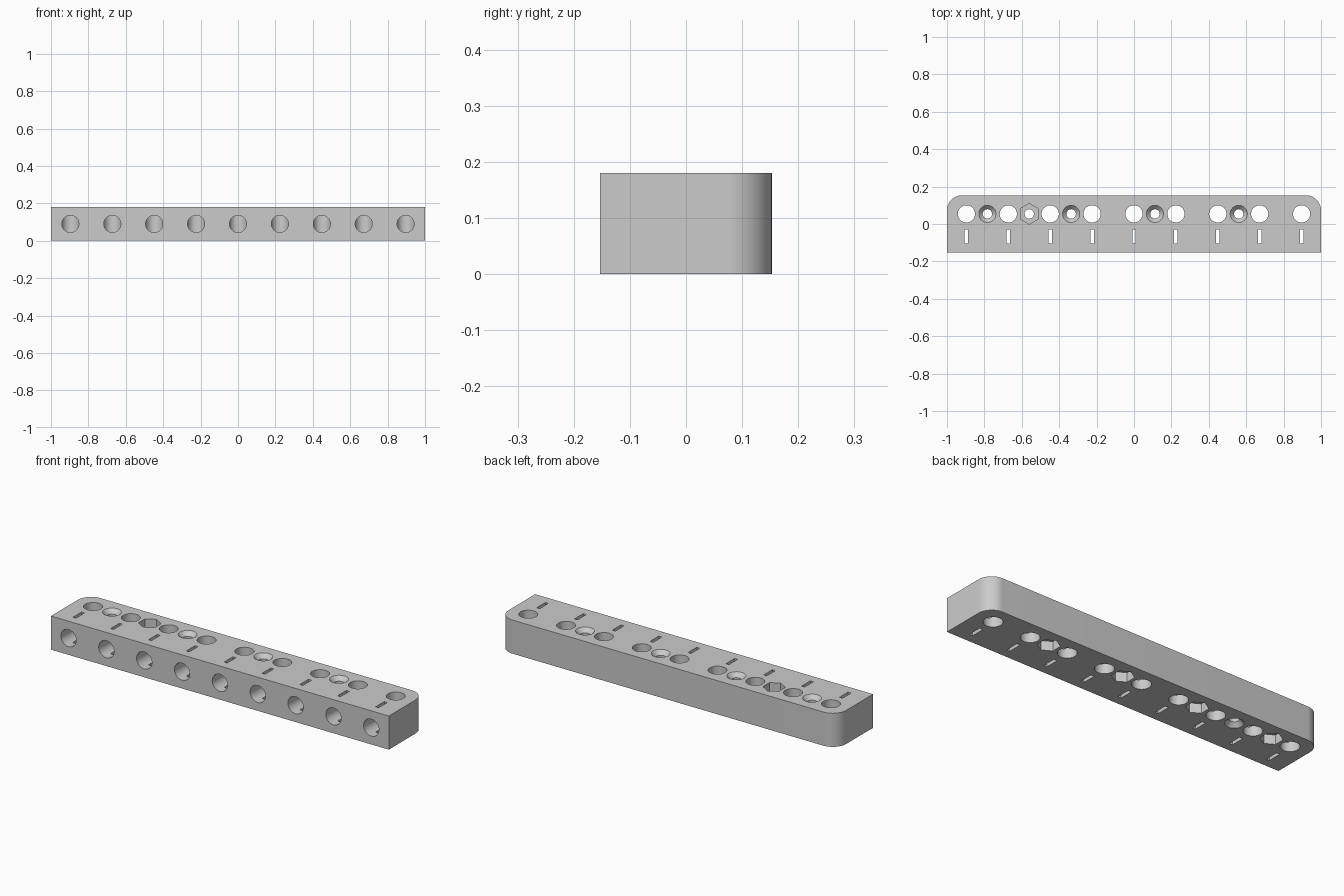
import bpy, bmesh, math
from mathutils import Matrix, Vector

LENGTH, DEPTH, HEIGHT = 2.0, 0.306, 0.18
CORNER = 0.08
PITCH = 0.224
ROW_Y = 0.054
HOLE_R, SCREW_R, HEX_R = 0.046, 0.025, 0.055
SINK, NUT = 0.022, 0.05

if "Cube" in bpy.data.objects:
    bpy.data.objects.remove(bpy.data.objects["Cube"], do_unlink=True)

grey = bpy.data.materials.new("light grey")
grey.use_nodes = True
colour = (0.6, 0.6, 0.6, 1)
grey.diffuse_color = colour
grey.node_tree.nodes["Principled BSDF"].inputs["Base Color"].default_value = colour


def make_object(name, bm):
    bmesh.ops.recalc_face_normals(bm, faces=bm.faces)
    mesh = bpy.data.meshes.new(name)
    bm.to_mesh(mesh)
    bm.free()
    mesh.materials.append(grey)
    obj = bpy.data.objects.new(name, mesh)
    bpy.context.collection.objects.link(obj)
    return obj


def add_cone(bm, start, end, r1, r2, sides=48, turn=0.0):
    """Cylinder, prism or cone running from start to end."""
    start, end = Vector(start), Vector(end)
    axis = end - start
    matrix = (Matrix.Translation((start + end) / 2)
              @ axis.to_track_quat("Z", "Y").to_matrix().to_4x4()
              @ Matrix.Rotation(turn, 4, "Z"))
    bmesh.ops.create_cone(bm, cap_ends=True, segments=sides, radius1=r1,
                          radius2=r2, depth=axis.length, matrix=matrix)


def add_box(bm, centre, size):
    matrix = Matrix.Translation(centre) @ Matrix.Diagonal((*size, 1))
    bmesh.ops.create_cube(bm, size=1, matrix=matrix)


# Bar with two rounded upright edges at the back
bm = bmesh.new()
add_box(bm, (0, 0, HEIGHT / 2), (LENGTH, DEPTH, HEIGHT))
back_edges = [e for e in bm.edges if all(v.co.y > 0 for v in e.verts)
              and abs(e.verts[0].co.z - e.verts[1].co.z) > 0.1]
bmesh.ops.bevel(bm, geom=back_edges, offset=CORNER, segments=16,
                profile=0.5, affect="EDGES")
bar = make_object("drilled_bar", bm)

through, pockets, front = bmesh.new(), bmesh.new(), bmesh.new()

# Nine stations: upright hole, tie slot and front hole meeting the upright one
for i in range(-4, 5):
    x = i * PITCH
    add_cone(through, (x, ROW_Y, -0.1), (x, ROW_Y, HEIGHT + 0.1), HOLE_R, HOLE_R)
    add_box(through, (x, -0.067, HEIGHT / 2), (0.018, 0.074, HEIGHT + 0.2))
    add_cone(front, (x, -0.3, HEIGHT / 2), (x, ROW_Y, HEIGHT / 2), 0.0455, 0.0455)

# Screw holes with a countersink on one face and a nut pocket on the other
for step, sink_up in ((-3.5, True), (-2.5, False), (-1.5, True),
                      (0.5, True), (2.5, True)):
    x = step * PITCH
    add_cone(through, (x, ROW_Y, -0.1), (x, ROW_Y, HEIGHT + 0.1), SCREW_R, SCREW_R)
    sink_z, nut_z, up = (HEIGHT, 0, 1) if sink_up else (0, HEIGHT, -1)
    slope = (HOLE_R - SCREW_R) / SINK
    over = 0.01
    add_cone(pockets, (x, ROW_Y, sink_z - up * SINK), (x, ROW_Y, sink_z + up * over),
             SCREW_R, HOLE_R + slope * over)
    low, high = sorted((nut_z - up * 0.1, nut_z + up * NUT))
    # Hexagon with its points facing front and back
    add_cone(pockets, (x, ROW_Y, low), (x, ROW_Y, high), HEX_R, HEX_R, 6,
             0 if abs(math.cos(0)) < 0.5 else math.pi / 6 * 0)

# Cut all openings
bpy.context.view_layer.objects.active = bar
bar.select_set(True)
for name, cutter_mesh in (("through_cutter", through), ("pocket_cutter", pockets),
                          ("front_cutter", front)):
    cutter = make_object(name, cutter_mesh)
    cutter.hide_render = True
    cut = bar.modifiers.new(name, "BOOLEAN")
    cut.operation, cut.solver, cut.object = "DIFFERENCE", "EXACT", cutter
    bpy.ops.object.modifier_apply(modifier=name)
    bpy.data.objects.remove(cutter, do_unlink=True)

bpy.ops.object.shade_smooth_by_angle(angle=math.radians(30))
